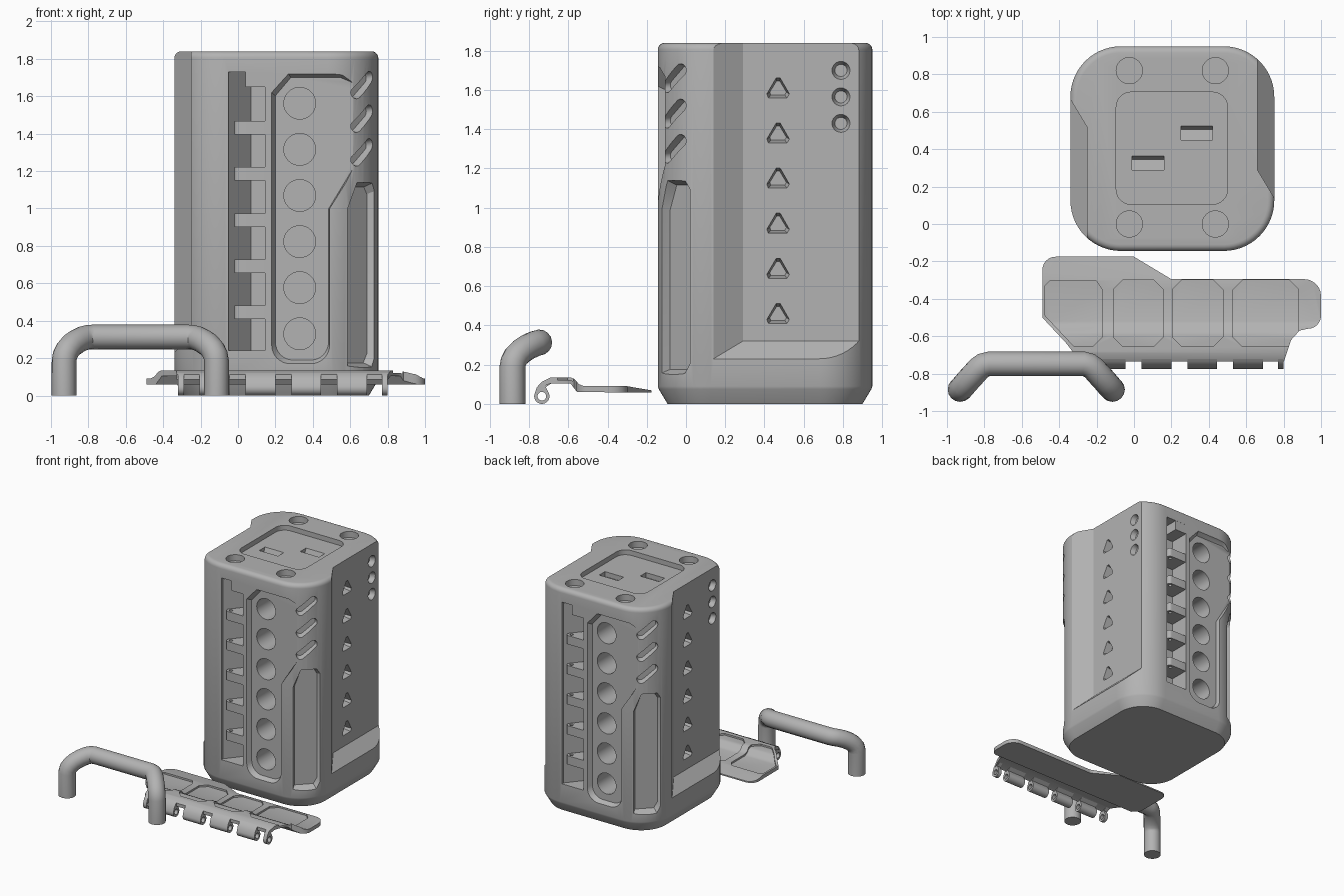
import bpy, bmesh
from math import sin, cos, pi, radians
from mathutils import Matrix, Vector

if "Cube" in bpy.data.objects:
    bpy.data.objects.remove(bpy.data.objects["Cube"])

grey = bpy.data.materials.new("plain_grey")
grey.diffuse_color = (0.45, 0.45, 0.45, 1)
grey.use_nodes = True
grey.node_tree.nodes["Principled BSDF"].inputs["Base Color"].default_value = grey.diffuse_color

CX, CY = 0.205, 0.403          # vertical axis of the case
HX, HY, R = 0.545, 0.547, 0.27
TURN = Matrix.Translation((CX, CY, 0)) @ Matrix.Rotation(pi, 4, 'Z') @ Matrix.Translation((-CX, -CY, 0))


def frame(u, v, o=(0, 0, 0)):
    """Drawing plane with axes u, v and outward normal u x v at origin o."""
    u, v = Vector(u).normalized(), Vector(v).normalized()
    m = Matrix((u, v, u.cross(v))).transposed().to_4x4()
    m.translation = o
    return m


FRONT = frame((1, 0, 0), (0, 0, 1), (0, CY - HY, 0))
SIDE = frame((0, 1, 0), (0, 0, 1))                      # drawn in y, z; extruded along x
RECESS = frame((0, 1, 0), (0, 0, 1), (0.66, 0, 0))
TOP = Matrix.Translation((0, 0, 1.84))
PLAN = Matrix.Identity(4)
k = R * 0.7071
CORNER = frame((1, 1, 0), (0, 0, 1), (CX + HX - R + k, CY - HY + R - k, 0))


def arc(cx, cy, r, a0, a1, n):
    return [(cx + r * cos(radians(a0 + (a1 - a0) * i / n)),
             cy + r * sin(radians(a0 + (a1 - a0) * i / n))) for i in range(n + 1)]


def circle(cx, cy, r, n=32):
    return arc(cx, cy, r, 0, 360, n)[:-1]


def rrect(x0, x1, y0, y1, r, n=8):
    return (arc(x1 - r, y0 + r, r, -90, 0, n) + arc(x1 - r, y1 - r, r, 0, 90, n)
            + arc(x0 + r, y1 - r, r, 90, 180, n) + arc(x0 + r, y0 + r, r, 180, 270, n))


def shrink(pts, d):
    xs, ys = [p[0] for p in pts], [p[1] for p in pts]
    mx, my = (min(xs) + max(xs)) / 2, (min(ys) + max(ys)) / 2
    fx, fy = 1 - 2 * d / (max(xs) - min(xs)), 1 - 2 * d / (max(ys) - min(ys))
    return [(mx + (x - mx) * fx, my + (y - my) * fy) for x, y in pts]


def loft(bm, rings):
    """Closed solid through rings of 3D points."""
    vs = [[bm.verts.new(p) for p in ring] for ring in rings]
    n = len(vs[0])
    for a, b in zip(vs, vs[1:]):
        for i in range(n):
            bm.faces.new((a[i], a[(i + 1) % n], b[(i + 1) % n], b[i]))
    bm.faces.new(vs[0][::-1])
    bm.faces.new(vs[-1])


def prism(pts, m, w0, w1, inset=0):
    """Rings of a prism; with inset the walls slope from w=0 in to w0."""
    levels = [(w0, shrink(pts, inset)), (0, pts), (w1, pts)] if inset else [(w0, pts), (w1, pts)]
    return [[m @ Vector((x, y, w)) for x, y in p] for w, p in levels]


def solid(name, parts, twice=False):
    bm = bmesh.new()
    for rings in parts:
        loft(bm, rings)
        if twice:
            loft(bm, [[TURN @ Vector(p) for p in ring] for ring in rings])
    bmesh.ops.recalc_face_normals(bm, faces=bm.faces)
    me = bpy.data.meshes.new(name)
    bm.to_mesh(me)
    bm.free()
    me.materials.append(grey)
    ob = bpy.data.objects.new(name, me)
    bpy.context.collection.objects.link(ob)
    return ob


def activate(ob):
    bpy.ops.object.select_all(action='DESELECT')
    ob.select_set(True)
    bpy.context.view_layer.objects.active = ob


def boolean(ob, cutter, op='DIFFERENCE'):
    mod = ob.modifiers.new("cut", 'BOOLEAN')
    mod.operation, mod.solver, mod.object = op, 'EXACT', cutter
    activate(ob)
    bpy.ops.object.modifier_apply(modifier=mod.name)
    bpy.data.objects.remove(cutter)


def cut(ob, parts, twice=True):
    boolean(ob, solid("cutter", parts, twice))


def smooth(ob):
    activate(ob)
    bpy.ops.object.shade_smooth_by_angle(angle=radians(30))


# Case: rounded block with chamfered foot and rounded top rim
def case_ring(d, z):
    return [(x, y, z) for x, y in rrect(CX - HX + d, CX + HX - d, CY - HY + d, CY + HY - d, R - d, 14)]


levels = [(0.05, 0), (0.005, 0.075), (0, 0.09)]
levels += [(0.035 * (1 - cos(a)), 1.805 + 0.035 * sin(a)) for a in (i * pi / 10 for i in range(6))]
case = solid("case", [[case_ring(d, z) for d, z in levels]])

# Side recess with sloping floor and sloping end wall
plan = [(0.84, -0.01), (0.66, 0.29), (0.66, 1.2), (0.84, 1.2)]
cut(case, [[[(x, y, 0.32 - (x - 0.66)) for x, y in plan], [(x, y, 2.0) for x, y in plan]]])

# Front panel pocket, running out into the rounded corner
panel = arc(0.28, 0.27, 0.10, 180, 270, 8) + arc(0.39, 0.27, 0.10, 270, 360, 8)
panel += [(0.49, 1.0), (0.66, 1.263), (0.66, 1.68), (0.56, 1.72), (0.27, 1.72), (0.18, 1.62)]
cut(case, [prism(panel, FRONT, -0.036, 0.1, 0.02)])

# Row of round sockets in the pocket
PITCH = 0.2465
cut(case, [prism(circle(0.33, 0.33 + PITCH * i, 0.085), FRONT, -0.3, 0.1) for i in range(6)])

# Corner grip pocket and three slanted vents
grip = [(-0.11, 0.15), (0.075, 0.15), (0.11, 0.2), (0.11, 1.1), (0.08, 1.14), (-0.045, 1.14), (-0.11, 1.0)]
cut(case, [prism(grip, CORNER, -0.06, 0.1, 0.025)])
vents = []
for z in (1.3, 1.48, 1.66):
    pill = arc(0.05, z + 0.042, 0.033, -50, 130, 10) + arc(-0.05, z - 0.042, 0.033, 130, 310, 10)
    vents.append(prism(pill, CORNER, -0.05, 0.1, 0.012))
cut(case, vents)

# Triangular notches and countersunk holes in the side recess
holes = []
for i in range(6):
    z = 0.46 + 0.23 * i
    tri = [(0.42, z - 0.05), (0.515, z - 0.05), (0.527, z - 0.03), (0.48, z + 0.052), (0.46, z + 0.052), (0.412, z - 0.03)]
    holes.append(prism(tri, RECESS, -0.06, 0.05, 0.015))
holes += [prism(circle(0.79, z, 0.046, 24), RECESS, -0.04, 0.05, 0.015) for z in (1.43, 1.565, 1.7)]
cut(case, holes)

# Hinge channel
channel = [(-0.05, -0.3), (-0.05, -0.125), (0.07, 0.02), (0.145, 0.02), (0.145, -0.3)]
cut(case, [prism(channel, PLAN, 0.24, 1.73)])

# Top panel with two key slots and four round sinks
cut(case, [prism(rrect(-0.095, 0.5, 0.105, 0.705, 0.08), TOP, -0.04, 0.1)], False)
cut(case, [prism(circle(x, y, 0.07), TOP, -0.05, 0.1) for x in (-0.025, 0.435) for y in (0, 0.82)], False)
keys = []
for x, y in ((0.25, 0.45), (-0.01, 0.29)):
    sec = [(y, 1.9), (y, 1.76), (y + 0.055, 1.75), (y + 0.078, 1.81), (y + 0.078, 1.9)]
    keys.append(prism(sec, SIDE, x, x + 0.17))
cut(case, keys, False)
smooth(case)

# Hinge lugs inside the channel, drilled for a pin
tip = [(0.146, -0.138), (0.005, -0.138)] + arc(0.005, -0.113, 0.025, 250, 140, 6)
tip += [(0.085, 0.021), (0.146, 0.021)]
lugs = [prism(tip, PLAN, z - 0.036, z + 0.036) for z in (0.445 + PITCH * i for i in range(5))]
lugs.append(prism([(0.04, -0.143), (0.04, 0.021), (0.146, 0.021), (0.146, -0.143)], PLAN, 1.65, 1.735))
hinge_lugs = solid("hinge_lugs", lugs, True)
cut(hinge_lugs, [prism(circle(0.012, -0.108, 0.014, 16), PLAN, 0.2, 1.6)])
smooth(hinge_lugs)

# Lid: stepped sheet trimmed to its outline
upper = [(-0.17, 0.068), (-0.30, 0.09), (-0.52, 0.09), (-0.545, 0.1), (-0.57, 0.128), (-0.59, 0.135),
         (-0.69, 0.135), (-0.735, 0.112)]
lower = [(-0.735, 0.085), (-0.69, 0.105), (-0.59, 0.105), (-0.555, 0.06), (-0.17, 0.058)]
lid = solid("lid", [prism(upper + lower, SIDE, -0.7, 1.2)])
outline = [(-0.33, -0.74), (-0.33, -0.68), (-0.36, -0.64), (-0.49, -0.5)]
outline += arc(-0.42, -0.245, 0.07, 180, 90, 6) + [(0.0, -0.175), (0.2, -0.295)]
outline += arc(0.91, -0.385, 0.09, 90, 0, 6) + arc(0.93, -0.49, 0.07, 0, -90, 6)
outline += [(0.885, -0.57), (0.84, -0.62), (0.80, -0.74)]
boolean(lid, solid("trim", [prism(outline, PLAN, -0.1, 0.4)]), 'INTERSECT')


# Lid pockets follow the stepped surface
def chamfered(x0, x1, c=0.05, y0=-0.655, y1=-0.30):
    return [(x0 + c, y0), (x1 - c, y0), (x1, y0 + c), (x1, y1 - c),
            (x1 - c, y1), (x0 + c, y1), (x0, y1 - c), (x0, y0 + c)]


bays = [chamfered(-0.11, 0.155), chamfered(0.205, 0.475), chamfered(0.53, 0.88)]
bays.append([(-0.32, -0.655), (-0.22, -0.655), (-0.17, -0.605), (-0.17, -0.35), (-0.2, -0.305),
             (-0.45, -0.305), (-0.475, -0.33), (-0.475, -0.49)])
sunk = [(y, z - 0.014) for y, z in upper[1:]]
tool = solid("tool", [prism([(-0.2, 0.076), *sunk, (-0.735, 0.3), (-0.2, 0.3)], SIDE, -0.65, 1.1)])
boolean(tool, solid("bays", [prism(b, PLAN, -0.1, 0.25) for b in bays]), 'INTERSECT')
boolean(lid, tool)
smooth(lid)

# Lid hinge barrels: four wide ones and a thin one at each end
knuckle = [(-0.685, 0.135), (-0.735, 0.113), (-0.76, 0.085)] + arc(-0.735, 0.039, 0.039, 165, 390, 16)
knuckle += [(-0.715, 0.085), (-0.685, 0.105)]
spans = [(-0.32, -0.29), (0.77, 0.80)] + [(-0.205 + 0.245 * i, -0.045 + 0.245 * i) for i in range(4)]
barrels = solid("lid_hinge_barrels", [prism(knuckle, SIDE, a, b) for a, b in spans])
cut(barrels, [prism(circle(-0.735, 0.039, 0.022, 20), SIDE, -0.5, 1.0)], False)
smooth(barrels)

# Carrying handle: bent round bar
half = [(-0.93, -0.885, 0), (-0.93, -0.885, 0.185), (-0.925, -0.88, 0.215), (-0.912, -0.866, 0.242),
        (-0.89, -0.84, 0.268), (-0.86, -0.807, 0.29), (-0.83, -0.774, 0.305), (-0.805, -0.755, 0.311), (-0.775, -0.748, 0.313)]
path = half + [(-1.045 - x, y, z) for x, y, z in reversed(half)]
cu = bpy.data.curves.new("handle", 'CURVE')
cu.dimensions = '3D'
cu.bevel_depth, cu.bevel_resolution, cu.use_fill_caps = 0.066, 6, True
sp = cu.splines.new('POLY')
sp.points.add(len(path) - 1)
for p, co in zip(sp.points, path):
    p.co = (*co, 1)
handle = bpy.data.objects.new("handle", cu)
cu.materials.append(grey)
bpy.context.collection.objects.link(handle)
activate(handle)
bpy.ops.object.convert(target='MESH')
smooth(bpy.context.view_layer.objects.active)
